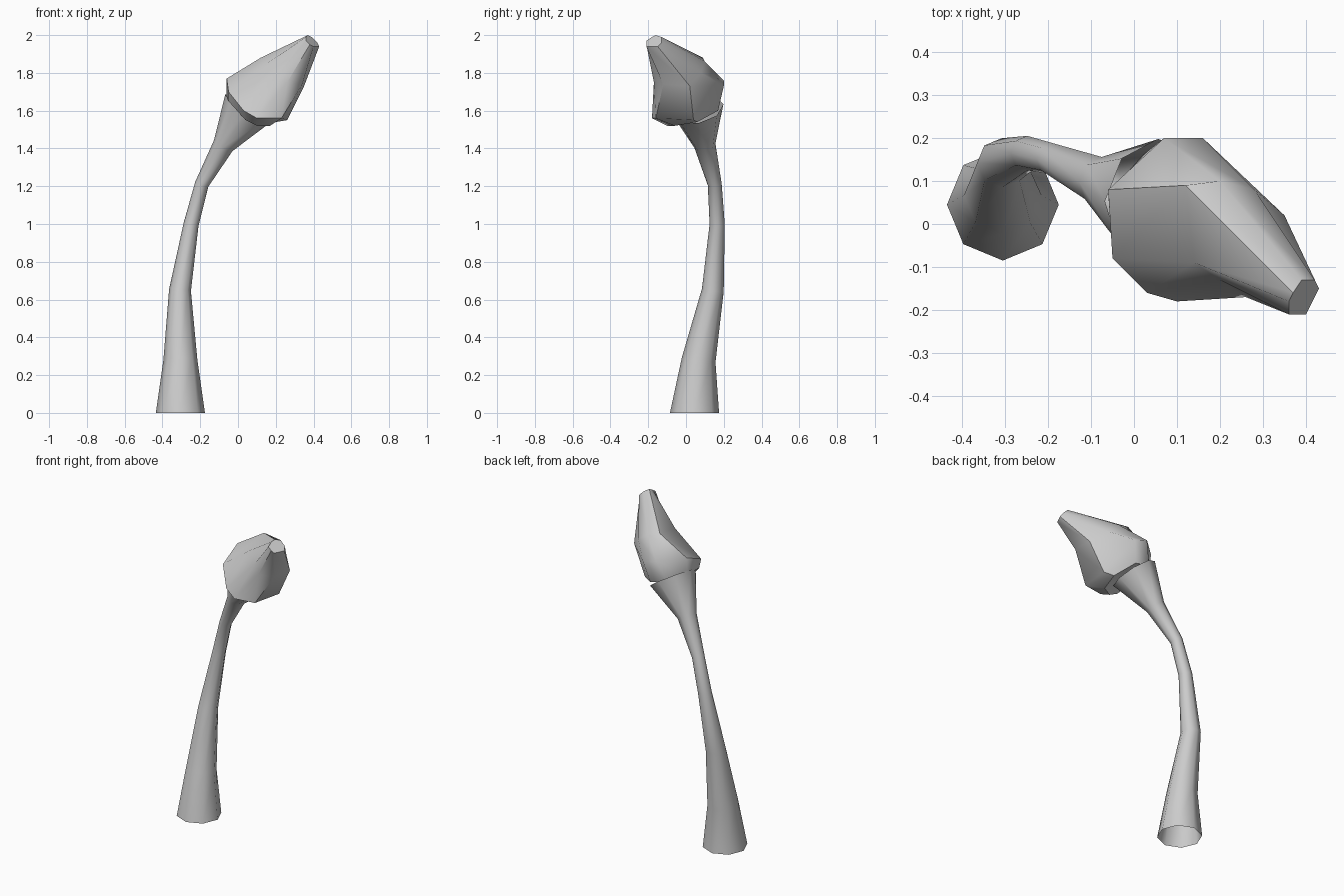
import bpy, bmesh, math
from mathutils import Vector

default = bpy.data.objects.get("Cube")
if default:
    bpy.data.objects.remove(default, do_unlink=True)

SIDES = 8


def make_material(name, colour):
    mat = bpy.data.materials.new(name)
    mat.use_nodes = True
    mat.diffuse_color = colour
    mat.node_tree.nodes["Principled BSDF"].inputs["Base Color"].default_value = colour
    return mat


def loft(name, rings, mat, core=None, cap_end=False, sharp=60):
    """Skin matching rings; close the start to a core point and the end with a face."""
    bm = bmesh.new()
    loops = [[bm.verts.new(p) for p in ring] for ring in rings]
    for low, high in zip(loops, loops[1:]):
        for i in range(SIDES):
            j = (i + 1) % SIDES
            bm.faces.new((low[i], low[j], high[j], high[i]))
    if core:
        hub = bm.verts.new(core)
        for i in range(SIDES):
            bm.faces.new((loops[0][(i + 1) % SIDES], loops[0][i], hub))
    if cap_end:
        bm.faces.new(loops[-1])
        bmesh.ops.recalc_face_normals(bm, faces=bm.faces)
    mesh = bpy.data.meshes.new(name)
    bm.to_mesh(mesh)
    bm.free()
    mesh.materials.append(mat)
    mesh.shade_smooth()
    mesh.set_sharp_from_angle(angle=math.radians(sharp))
    obj = bpy.data.objects.new(name, mesh)
    bpy.context.collection.objects.link(obj)
    return obj


def tube_rings(path):
    """Octagonal rings square to a path of (centre, radius) pairs."""
    centres = [Vector(c) for c, r in path]
    up = Vector((0, 0, 1))
    rings = []
    for k, (c, radius) in enumerate(path):
        if k == 0:
            along = up
        elif k == len(path) - 1:
            along = centres[k] - centres[k - 1]
        else:
            along = ((centres[k] - centres[k - 1]).normalized()
                     + (centres[k + 1] - centres[k]).normalized())
        turn = up.rotation_difference(along.normalized())
        ring = []
        for i in range(SIDES):
            a = math.tau * i / SIDES
            spoke = Vector((math.cos(a), math.sin(a), 0)) * radius
            ring.append(centres[k] + turn @ spoke)
        rings.append(ring)
    return rings


grey = make_material("plain grey", (0.6, 0.6, 0.6, 1))

# Bent trunk: open at the foot, narrow waist, flaring into the crown
trunk_path = [
    ((-.305, .045, 0), .13),
    ((-.305, .067, .28), .09),
    ((-.307, .142, .65), .058),
    ((-.248, .165, 1), .04),
    ((-.192, .152, 1.21), .037),
    ((-.078, .1, 1.415), .057),
    ((.05, .06, 1.61), .14),
]
loft("trunk", tube_rings(trunk_path), grey)

# Leaning crown: underside, widest rim, shoulder and small blunt tip
underside = [(-.06, .07, 1.66), (.02, .16, 1.63), (.13, .17, 1.6), (.2, .06, 1.54),
             (.17, -.06, 1.52), (.1, -.1, 1.52), (.04, -.1, 1.55), (-.05, -.06, 1.65)]
rim = [(-.06, .08, 1.77), (.07, .2, 1.76), (.16, .2, 1.73), (.26, .04, 1.55),
       (.23, -.16, 1.56), (.1, -.18, 1.56), (.03, -.16, 1.6), (-.05, -.08, 1.7)]
shoulder = [(.12, .09, 1.88), (.2, .1, 1.86), (.28, .08, 1.8), (.35, .02, 1.73),
            (.34, -.12, 1.74), (.26, -.17, 1.75), (.2, -.13, 1.78), (.14, -.09, 1.84)]
tip = [(.37, -.16, 2), (.39, -.13, 1.99), (.42, -.13, 1.96), (.43, -.15, 1.94),
       (.4, -.21, 1.94), (.38, -.21, 1.95), (.36, -.21, 1.97), (.36, -.18, 1.99)]
loft("crown", [underside, rim, shoulder, tip], grey,
     core=(.06, .04, 1.62), cap_end=True, sharp=50)
